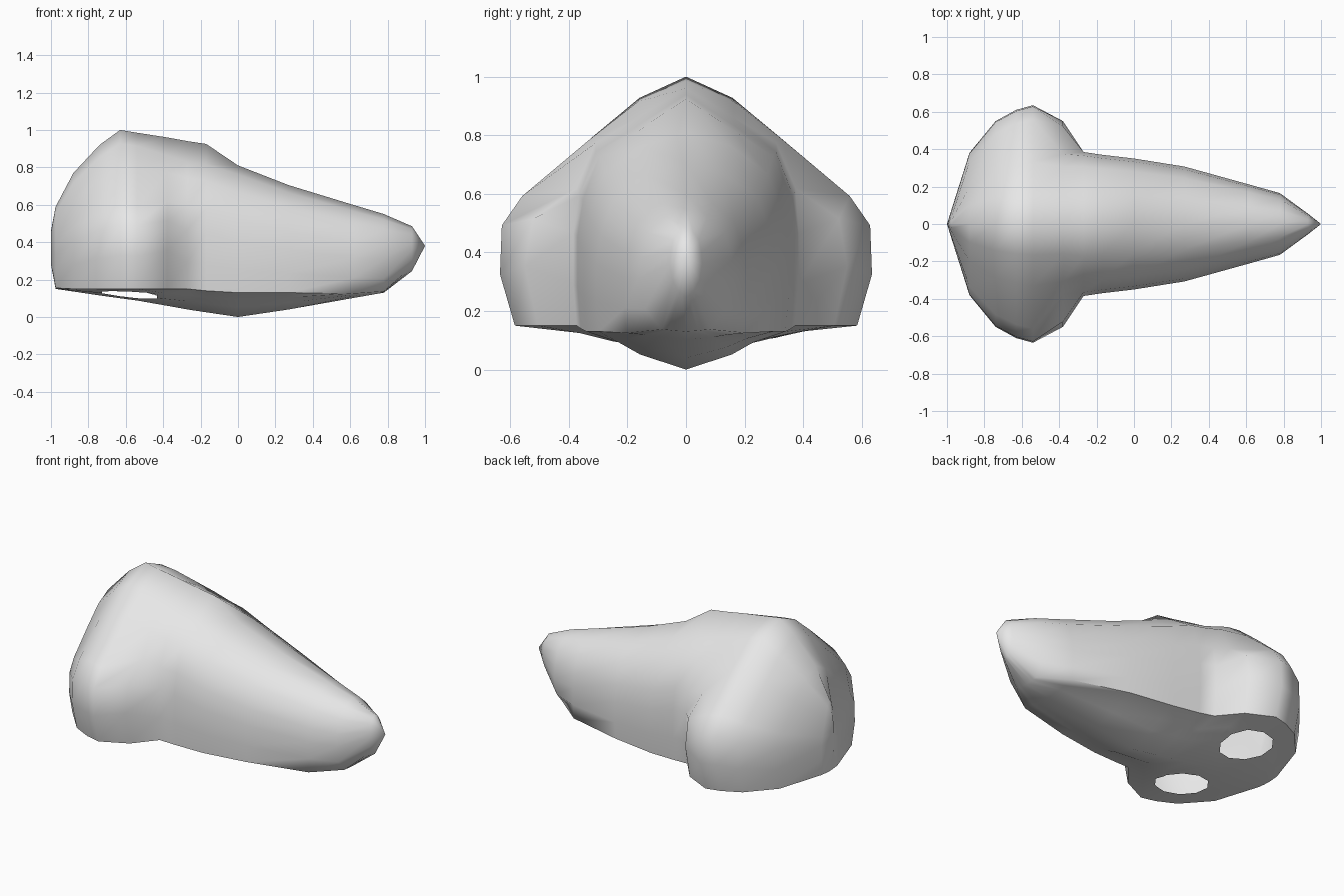
import bpy, bmesh, math
from mathutils import Matrix

cube = bpy.data.objects.get("Cube")
if cube:
    bpy.data.objects.remove(cube)

skin = bpy.data.materials.new("light_grey")
skin.use_nodes = True
GREY = (0.8, 0.8, 0.8, 1)
skin.diffuse_color = GREY
skin.node_tree.nodes["Principled BSDF"].inputs["Base Color"].default_value = GREY

# Half cross-sections from ridge to lower edge: (width fraction, height fraction)
ROOT = [(0, 1), (.44, .93), (.8, .8), (.95, .6), (1, .42), (.85, .17), (.5, 0)]
BRIDGE = [(0, 1), (.44, .93), (.8, .79), (.95, .57), (1, .4), (1, .18), (.97, 0)]
SADDLE = [(0, 1), (.44, .86), (.8, .75), (.95, .56), (1, .4), (1, .18), (.97, 0)]
FOLD = [(0, 1), (.29, .88), (.56, .77), (.68, .58), (.95, .45), (1, .25), (.92, 0)]
WING = [(0, 1), (.26, .915), (.52, .76), (.88, .53), (.99, .41), (1, .21), (.92, 0)]
# Underside, from lower edge to the centre keel
UNDER = [(.66, .72), (.45, .4), (0, 0)]

# Stations along the length: x, half width, ridge, lower edge, keel, profile
STATIONS = [
    (-1.0, 0, .46, .3, .28, WING),
    (-.975, .08, .59, .155, .15, WING),
    (-.88, .38, .77, .15, .136, WING),
    (-.74, .55, .92, .15, .115, WING),
    (-.63, .61, 1.0, .15, .10, WING),
    (-.54, .635, .985, .15, .088, WING),
    (-.38, .55, .96, .15, .06, FOLD),
    (-.27, .385, .94, .15, .04, SADDLE),
    (-.17, .37, .925, .14, .025, SADDLE),
    (0, .35, .81, .13, 0, BRIDGE),
    (.27, .307, .705, .13, .04, BRIDGE),
    (.62, .21, .598, .125, .102, BRIDGE),
    (.78, .165, .55, .137, .13, ROOT),
    (.93, .055, .485, .27, .245, ROOT),
    (1.0, 0, .38, .38, .38, ROOT),
]


def section(x, w, top, edge, keel, profile):
    half = [(x, w * u, edge + v * (top - edge)) for u, v in profile]
    inner = profile[-1][0]
    half += [(x, w * min(u, u * inner / .92), keel + v * (edge - keel)) for u, v in UNDER]
    return half + [(x, -y, z) for x, y, z in half[-2:0:-1]]


# Nose surface
bm = bmesh.new()
rings = [[bm.verts.new(p) for p in section(*s)] for s in STATIONS]
for a, b in zip(rings, rings[1:]):
    n = len(a)
    for i in range(n):
        j = (i + 1) % n
        bm.faces.new((a[i], a[j], b[j], b[i]))
bmesh.ops.remove_doubles(bm, verts=bm.verts[:], dist=0.0005)
bmesh.ops.recalc_face_normals(bm, faces=bm.faces[:])
mesh = bpy.data.meshes.new("nose")
bm.to_mesh(mesh)
bm.free()
mesh.materials.append(skin)
nose = bpy.data.objects.new("nose", mesh)
bpy.context.collection.objects.link(nose)

# Oval nostril cutters
CX, CY, RX, RY = -.58, .28, .155, .15
bm = bmesh.new()
for side in (-1, 1):
    m = Matrix.Translation((CX, side * CY, .1)) @ Matrix.Diagonal((RX, RY, 1, 1))
    bmesh.ops.create_cone(bm, cap_ends=True, segments=10, radius1=1, radius2=1,
                          depth=.3, matrix=m)
cut_mesh = bpy.data.meshes.new("nostril_cutter")
bm.to_mesh(cut_mesh)
bm.free()
cutter = bpy.data.objects.new("nostril_cutter", cut_mesh)
bpy.context.collection.objects.link(cutter)
cutter.hide_render = True

mod = nose.modifiers.new("nostrils", "BOOLEAN")
mod.operation = "DIFFERENCE"
mod.solver = "EXACT"
mod.object = cutter
bpy.context.view_layer.update()
deps = bpy.context.evaluated_depsgraph_get()
cut = bpy.data.meshes.new_from_object(nose.evaluated_get(deps))
nose.modifiers.clear()
nose.data = cut
bpy.data.objects.remove(cutter)


# Open the nostrils into the hollow shell
def in_nostril(v):
    dx, dy = (v.co.x - CX) / RX, (abs(v.co.y) - CY) / RY
    return dx * dx + dy * dy < 1.02 and v.co.z < .3


bm = bmesh.new()
bm.from_mesh(cut)
inner = [f for f in bm.faces if all(in_nostril(v) for v in f.verts)]
bmesh.ops.delete(bm, geom=inner, context="FACES")
bm.to_mesh(cut)
bm.free()

# Smooth skin with a sharp fold around the wings
bpy.ops.object.select_all(action="DESELECT")
nose.select_set(True)
bpy.context.view_layer.objects.active = nose
bpy.ops.object.shade_smooth_by_angle(angle=math.radians(65))
